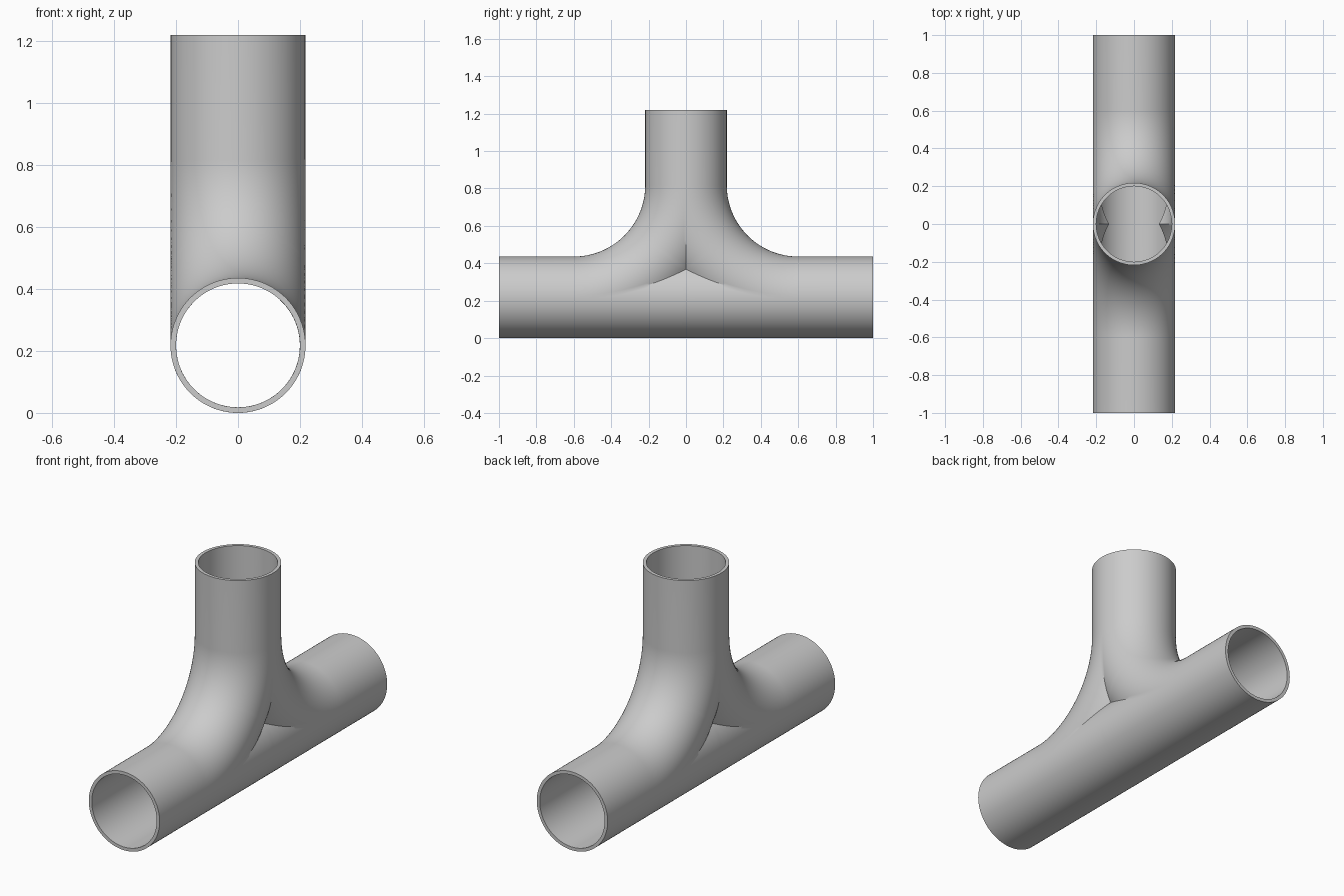
import bpy, bmesh
from math import sin, cos, tan, acos, pi, radians

cube = bpy.data.objects.get("Cube")
if cube:
    bpy.data.objects.remove(cube, do_unlink=True)

OUTER, INNER = 0.218, 0.2      # pipe radii
BEND = 0.6                     # bend centreline radius
AXIS = OUTER                   # height of the run centreline
TOP, END = 1.22, 1.0
SEGS = 64                      # steps across each half-pipe strip
JOIN = acos(0.6)               # bend angle where the three pipes meet

# Angles along the bend, with a station exactly at the meeting point
run_angles = [JOIN * i / 32 for i in range(33)]
branch_angles = [JOIN + (pi / 2 - JOIN) * i / 20 for i in range(1, 21)]


def bend_section(a, r, s):
    """Bend wall at angle a, trimmed where it meets the run or the other bend."""
    if a <= JOIN:
        trim = BEND * tan(a / 2) ** 2
    else:
        trim = BEND / sin(a) - BEND
    span = acos(-trim / r)
    pts = []
    for k in range(SEGS + 1):
        p = span * (2 * k / SEGS - 1)
        rho = BEND - r * cos(p)
        pts.append((r * sin(p), s * (rho * sin(a) - BEND), AXIS + BEND - rho * cos(a)))
    return pts


def run_section(y, trim, r, s):
    """Lower wall of the run, trimmed where the bend rises from it."""
    span = acos(-trim / r)
    return [(r * sin(p), s * y, AXIS - r * cos(p))
            for p in (span * (2 * k / SEGS - 1) for k in range(SEGS + 1))]


def upper_strip(r, s):
    rows = [bend_section(a, r, s) for a in run_angles + branch_angles]
    first = [(x, -s * END, z) for x, y, z in rows[0]]
    last = [(x, y, TOP) for x, y, z in rows[-1]]
    return [first] + rows + [last]


def lower_strip(r, s):
    rows = [run_section(2 * BEND * tan(a / 2) - BEND, BEND * tan(a / 2) ** 2, r, s)
            for a in run_angles]
    return [run_section(-END, 0, r, s)] + rows


def add_grid(bm, rows):
    grid = [[bm.verts.new(p) for p in row] for row in rows]
    for a, b in zip(grid, grid[1:]):
        for k in range(SEGS):
            bm.faces.new((a[k], a[k + 1], b[k + 1], b[k]))


bm = bmesh.new()
for side in (1, -1):
    for strip in (upper_strip, lower_strip):
        outside, inside = strip(OUTER, side), strip(INNER, side)
        add_grid(bm, outside)
        add_grid(bm, inside)
        add_grid(bm, [outside[0], inside[0]])          # rim of the run
        if strip is upper_strip:
            add_grid(bm, [outside[-1], inside[-1]])    # rim of the branch
bmesh.ops.remove_doubles(bm, verts=bm.verts[:], dist=0.00002)
bmesh.ops.recalc_face_normals(bm, faces=bm.faces[:])

mesh = bpy.data.meshes.new("pipe_tee")
bm.to_mesh(mesh)
bm.free()
tee = bpy.data.objects.new("pipe_tee", mesh)
bpy.context.collection.objects.link(tee)

# Plain grey metal
grey = bpy.data.materials.new("light_grey")
grey.use_nodes = True
colour = (0.6, 0.6, 0.6, 1)
grey.diffuse_color = colour
grey.node_tree.nodes["Principled BSDF"].inputs["Base Color"].default_value = colour
mesh.materials.append(grey)

bpy.ops.object.select_all(action='DESELECT')
tee.select_set(True)
bpy.context.view_layer.objects.active = tee
bpy.ops.object.shade_smooth_by_angle(angle=radians(30))
